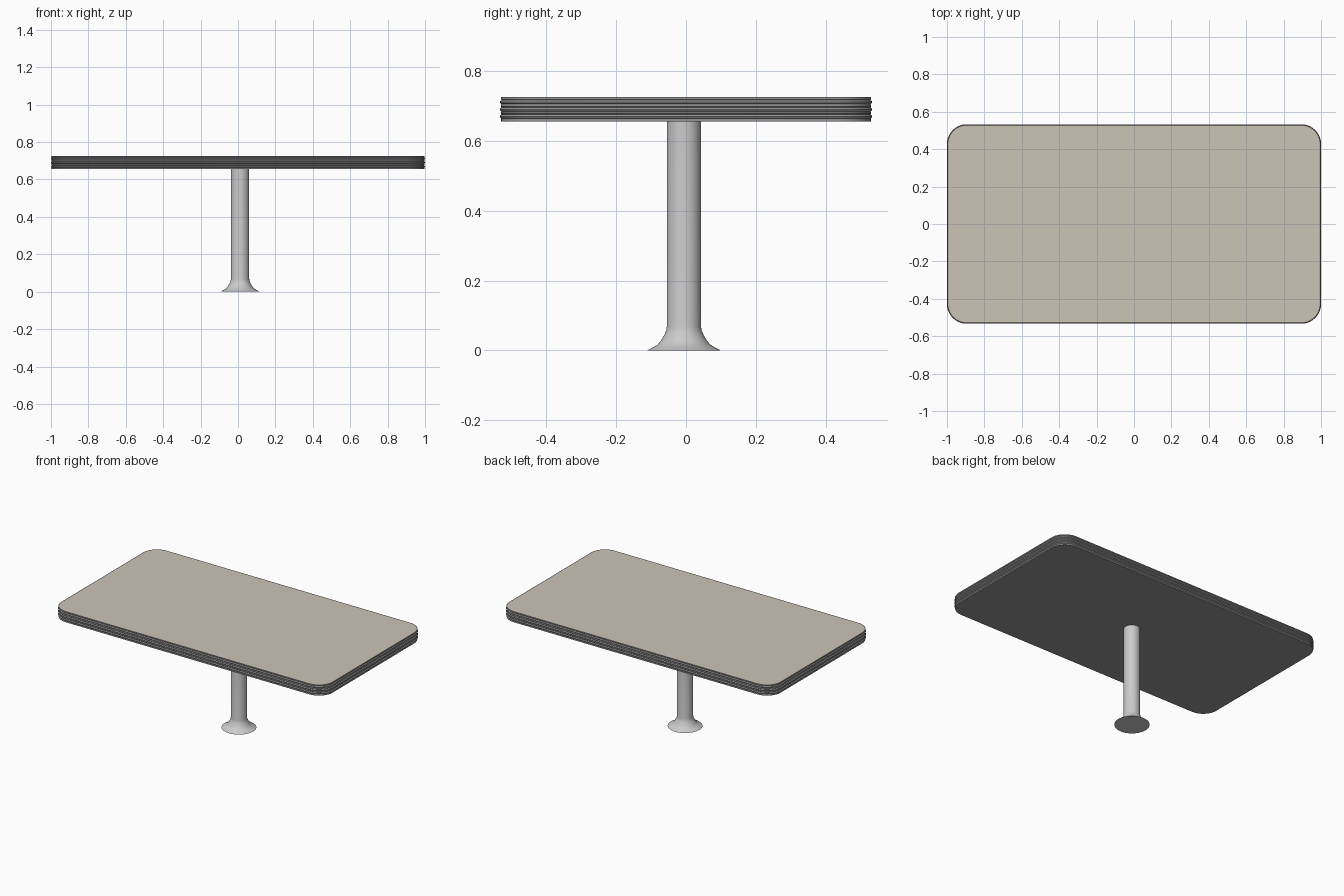
import bpy, bmesh, math

if "Cube" in bpy.data.objects:
    bpy.data.objects.remove(bpy.data.objects["Cube"])

HX, HY, R = 1.0, 0.533, 0.105      # table half sizes and corner radius
PX, PY = 0.011, -0.006             # pedestal axis


def material(name, rgb):
    m = bpy.data.materials.new(name)
    m.diffuse_color = (*rgb, 1)
    m.use_nodes = True
    m.node_tree.nodes["Principled BSDF"].inputs["Base Color"].default_value = m.diffuse_color
    return m


def rounded_rect(inset, z, seg=10):
    pts, r = [], R - inset
    for i, (sx, sy) in enumerate([(1, 1), (-1, 1), (-1, -1), (1, -1)]):
        for k in range(seg + 1):
            a = (i + k / seg) * math.pi / 2
            pts.append((sx * (HX - R) + r * math.cos(a),
                        sy * (HY - R) + r * math.sin(a), z))
    return pts


def circle(r, z, seg=40):
    return [(PX + r * math.cos(2 * math.pi * k / seg),
             PY + r * math.sin(2 * math.pi * k / seg), z) for k in range(seg)]


def loft(name, loops, mat=None, cap_mat=None, angle=30):
    # Stack outlines from bottom to top and cap both ends
    bm = bmesh.new()
    rings = [[bm.verts.new(p) for p in loop] for loop in loops]
    n = len(rings[0])
    for a, b in zip(rings, rings[1:]):
        for i in range(n):
            j = (i + 1) % n
            bm.faces.new((a[i], a[j], b[j], b[i]))
    bm.faces.new(rings[0][::-1])
    cap = bm.faces.new(rings[-1])
    if cap_mat:
        cap.material_index = 1
    me = bpy.data.meshes.new(name)
    bm.to_mesh(me)
    bm.free()
    ob = bpy.data.objects.new(name, me)
    bpy.context.collection.objects.link(ob)
    for m in (mat, cap_mat):
        if m:
            me.materials.append(m)
    bpy.ops.object.select_all(action='DESELECT')
    ob.select_set(True)
    bpy.context.view_layer.objects.active = ob
    bpy.ops.object.shade_smooth_by_angle(angle=math.radians(angle))
    return ob


# Table top: dark banded rim with three rounded ribs, beige upper surface
rim = [(0.004, 0.655), (0.004, 0.664)]
for zc in (0.670, 0.690, 0.711):
    rim += [(0.005, zc - 0.006), (0.001, zc - 0.003), (0.0, zc),
            (0.001, zc + 0.003), (0.005, zc + 0.006)]
    if zc < 0.7:
        rim += [(0.003, zc + 0.008), (0.003, zc + 0.012)]
rim += [(0.003, 0.719), (0.003, 0.726), (0.009, 0.726)]
loft("table_top", [rounded_rect(i, z) for i, z in rim],
     material("dark_rim", (0.30, 0.30, 0.30)),
     material("beige_surface", (0.60, 0.55, 0.47)))

# Pedestal: round post flaring into a small foot
post = [(0.105, 0.0), (0.088, 0.009), (0.075, 0.017), (0.066, 0.028),
        (0.057, 0.043), (0.051, 0.056), (0.049, 0.068), (0.049, 0.657)]
loft("pedestal", [circle(r, z) for r, z in post], angle=40)
